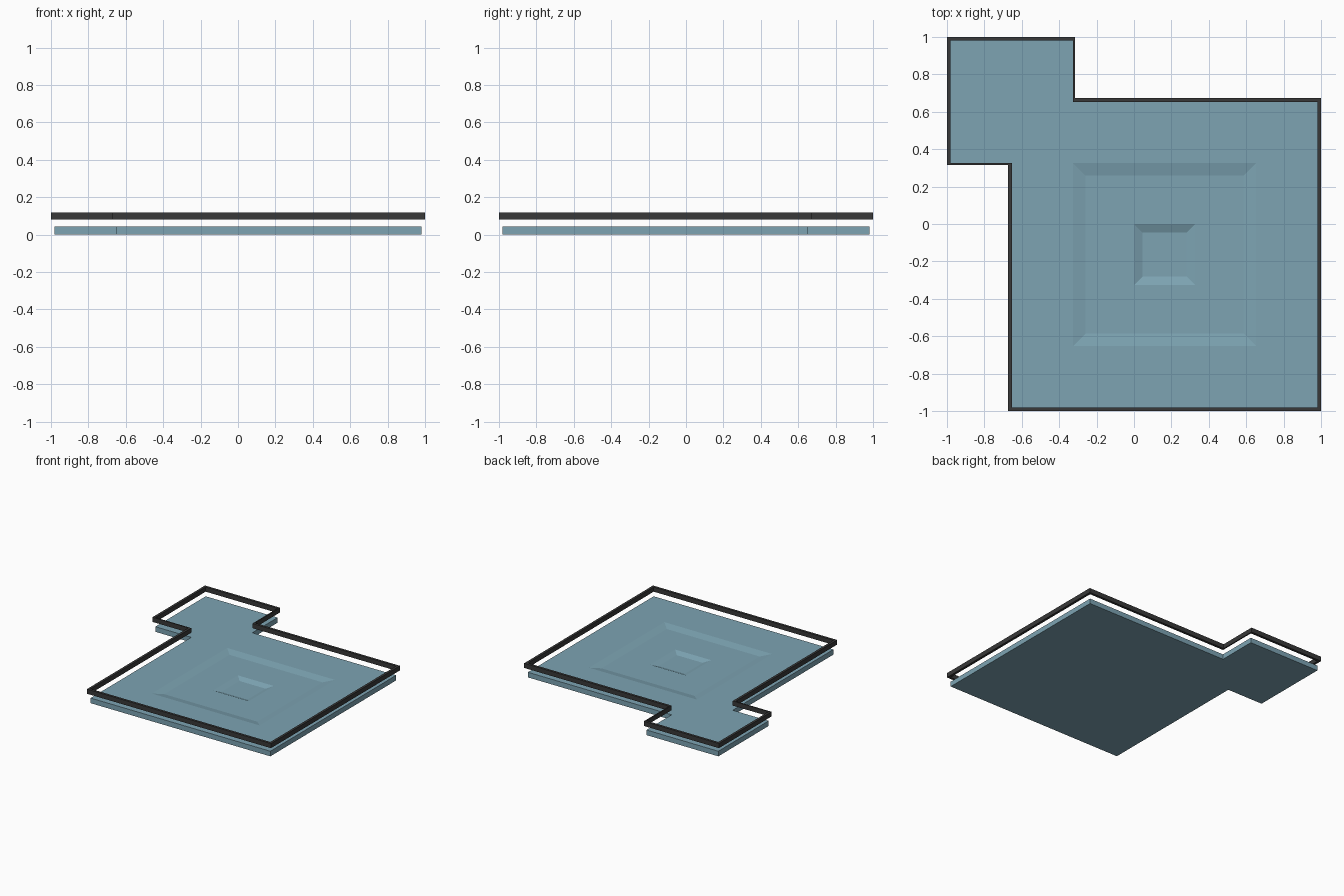
import bpy, bmesh

if "Cube" in bpy.data.objects:
    bpy.data.objects.remove(bpy.data.objects["Cube"])

C = 0.98 / 3  # plan grid cell


def material(name, rgb):
    m = bpy.data.materials.new(name)
    m.diffuse_color = (*rgb, 1)
    m.use_nodes = True
    m.node_tree.nodes["Principled BSDF"].inputs["Base Color"].default_value = m.diffuse_color
    return m


def finish(bm, name, mat):
    bmesh.ops.recalc_face_normals(bm, faces=bm.faces[:])
    me = bpy.data.meshes.new(name)
    bm.to_mesh(me)
    bm.free()
    me.materials.append(mat)
    ob = bpy.data.objects.new(name, me)
    bpy.context.collection.objects.link(ob)


def ring(bm, pts, z):
    return [bm.verts.new((x, y, z)) for x, y in pts]


def bridge(bm, a, b):
    n = len(a)
    for i in range(n):
        j = (i + 1) % n
        bm.faces.new((a[i], a[j], b[j], b[i]))


def fill_between(bm, *rings):
    # flat surface bounded by an outline and an optional hole
    edges = []
    for r in rings:
        for i in range(len(r)):
            pair = (r[i], r[(i + 1) % len(r)])
            edges.append(bm.edges.get(pair) or bm.edges.new(pair))
    bmesh.ops.triangle_fill(bm, use_beauty=True, use_dissolve=False,
                            edges=edges, normal=(0, 0, 1))


def outline(o, notch):
    # L-shaped plan: main square plus a corner bay
    e, m, k = 3 * C + o, 2 * C + o, C - notch
    return [(-e, k), (-m, k), (-m, -e), (e, -e), (e, m), (-k, m), (-k, e), (-e, e)]


def square(x0, x1, y0, y1, inset=0):
    return [(x0 + inset, y0 + inset), (x1 - inset, y0 + inset),
            (x1 - inset, y1 - inset), (x0 + inset, y1 - inset)]


blue = material("water blue", (0.205, 0.37, 0.45))
dark = material("dark grey", (0.04, 0.04, 0.04))

# Slab with two nested sunken steps
bm = bmesh.new()
base = ring(bm, outline(0, 0), 0)
top = ring(bm, outline(0, 0), 0.042)
bm.faces.new(base)
bridge(bm, base, top)
big, small = (-C, 2 * C, -2 * C, C), (0, C, -C, 0)
z1, z2 = 0.029, 0.012
b0, b1 = ring(bm, square(*big), 0.042), ring(bm, square(*big, 0.067), z1)
s0, s1 = ring(bm, square(*small), z1), ring(bm, square(*small, 0.045), z2)
bridge(bm, b0, b1)
bridge(bm, s0, s1)
bm.faces.new(s1)
fill_between(bm, top, b0)
fill_between(bm, b1, s0)
finish(bm, "stepped_slab", blue)

# Floating rim following the outline
bm = bmesh.new()
o0, o1 = (ring(bm, outline(0.02, 0.01), z) for z in (0.08, 0.118))
i0, i1 = (ring(bm, outline(0, 0), z) for z in (0.08, 0.118))
bridge(bm, o0, o1)
bridge(bm, i0, i1)
bridge(bm, o0, i0)
bridge(bm, o1, i1)
finish(bm, "rim", dark)
